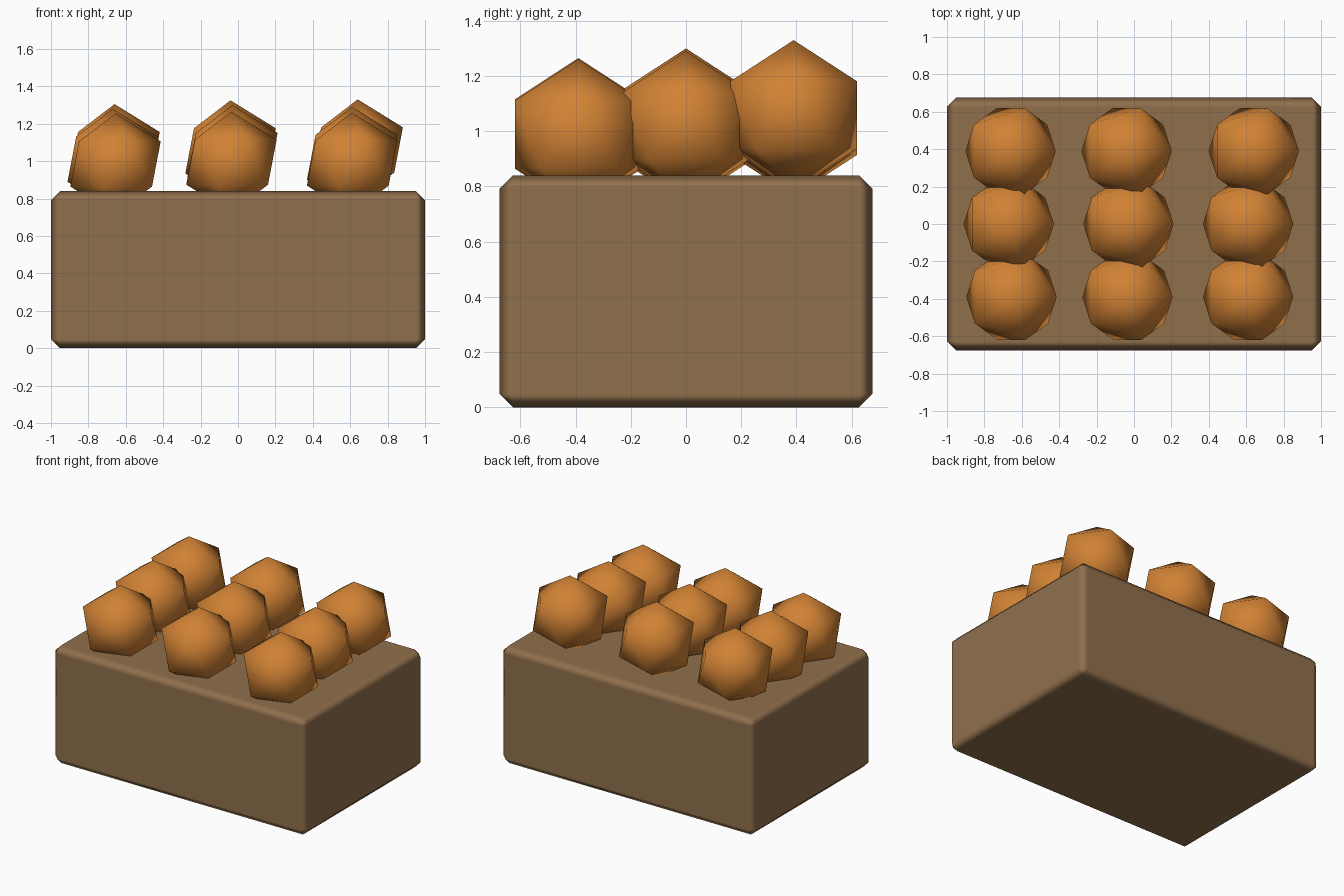
import bpy

cube = bpy.data.objects.get("Cube")
if cube:
    bpy.data.objects.remove(cube, do_unlink=True)


def make_material(name, colour):
    mat = bpy.data.materials.new(name)
    mat.use_nodes = True
    mat.diffuse_color = (*colour, 1)
    mat.node_tree.nodes["Principled BSDF"].inputs["Base Color"].default_value = (*colour, 1)
    return mat


brown = make_material("crate brown", (0.28, 0.16, 0.073))
orange = make_material("fruit orange", (0.64, 0.224, 0.035))

# Crate: solid box with a single chamfer
WIDTH, DEPTH, HEIGHT, CHAMFER = 2.0, 1.35, 0.84, 0.048
bpy.ops.mesh.primitive_cube_add(size=1, location=(0, 0, HEIGHT / 2))
crate = bpy.context.object
crate.name = "crate"
crate.scale = (WIDTH, DEPTH, HEIGHT)
bpy.ops.object.transform_apply(location=False, rotation=False, scale=True)
bpy.ops.object.shade_smooth()
crate.data.materials.append(brown)
bevel = crate.modifiers.new("chamfer", "BEVEL")
bevel.width = CHAMFER
bevel.segments = 1
bevel.harden_normals = True

# Fruit: three slightly uneven rows of smooth icosahedra, (x, top height)
RADIUS = 0.27
rows = {
    "front": (-0.39, [(-0.655, 1.255), (-0.035, 1.265), (0.61, 1.26)]),
    "middle": (0.0, [(-0.67, 1.28), (-0.03, 1.30), (0.61, 1.29)]),
    "back": (0.39, [(-0.66, 1.305), (-0.04, 1.325), (0.64, 1.33)]),
}
for row, (y, fruits) in rows.items():
    for side, (x, top) in zip(("right", "centre", "left"), fruits):
        bpy.ops.mesh.primitive_ico_sphere_add(
            subdivisions=1, radius=RADIUS, location=(x, y, top - RADIUS))
        fruit = bpy.context.object
        fruit.name = f"fruit_{row}_{side}"
        bpy.ops.object.shade_smooth()
        fruit.data.materials.append(orange)
